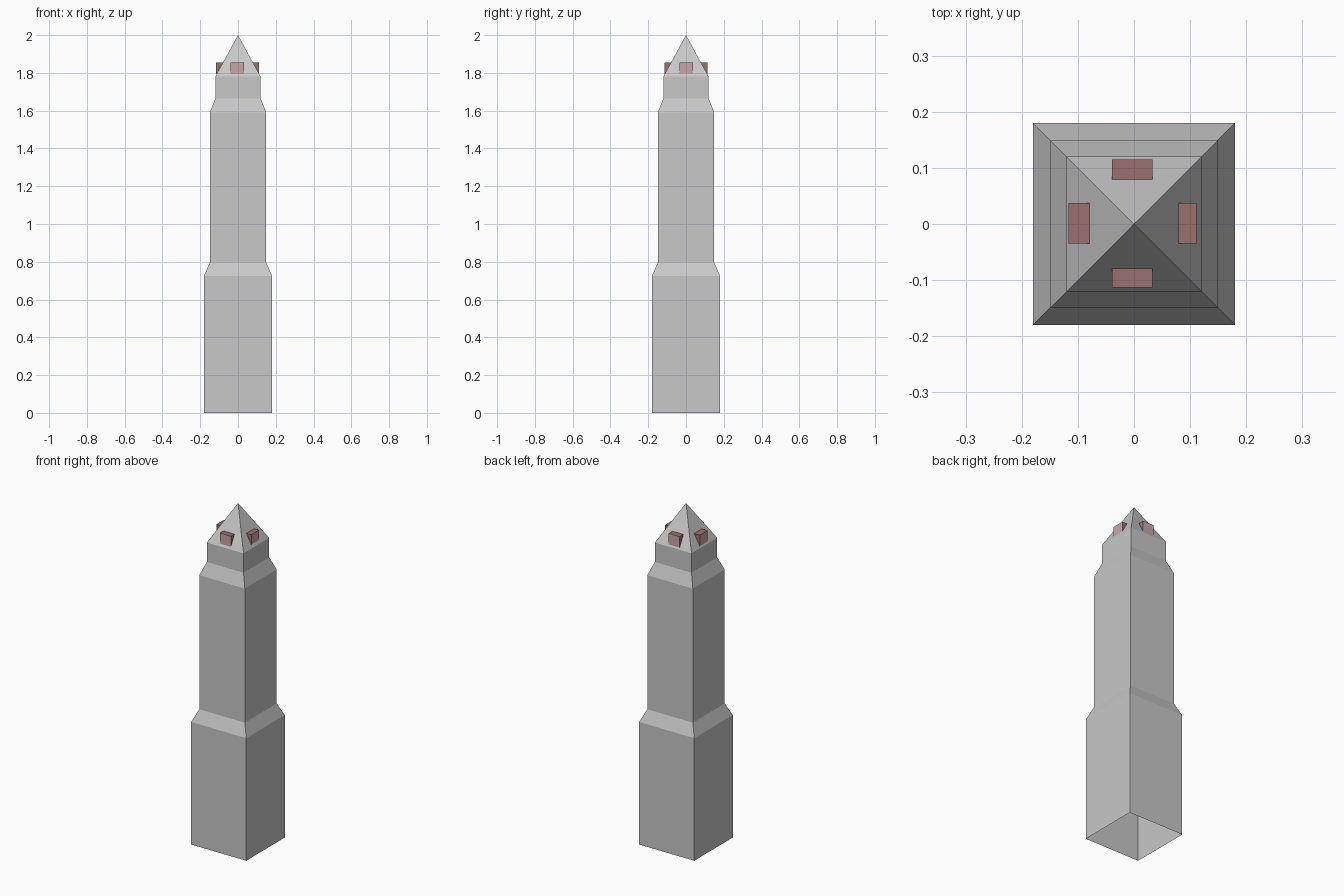
import bpy, bmesh

if "Cube" in bpy.data.objects:
    bpy.data.objects.remove(bpy.data.objects["Cube"])


def material(name, rgb):
    m = bpy.data.materials.new(name)
    m.diffuse_color = (*rgb, 1)
    m.use_nodes = True
    m.node_tree.nodes["Principled BSDF"].inputs["Base Color"].default_value = m.diffuse_color
    return m


stone = material("pale stone", (0.58, 0.58, 0.58))
frame = material("dark red frame", (0.32, 0.16, 0.16))
pane = material("pale pink pane", (0.58, 0.38, 0.38))


def make_object(name, bm, mats):
    bmesh.ops.recalc_face_normals(bm, faces=bm.faces)
    mesh = bpy.data.meshes.new(name)
    for m in mats:
        mesh.materials.append(m)
    bm.to_mesh(mesh)
    bm.free()
    ob = bpy.data.objects.new(name, mesh)
    bpy.context.collection.objects.link(ob)
    return ob


# Stepped square shaft with pointed roof, open underneath
profile = [(0.18, 0), (0.18, 0.725), (0.149, 0.797), (0.149, 1.59),
           (0.12, 1.665), (0.12, 1.78)]
corners = [(-1, -1), (1, -1), (1, 1), (-1, 1)]
bm = bmesh.new()
rings = [[bm.verts.new((cx * r, cy * r, z)) for cx, cy in corners] for r, z in profile]
tip = bm.verts.new((0, 0, 2))
for i in range(4):
    j = (i + 1) % 4
    for a, b in zip(rings, rings[1:]):
        bm.faces.new((a[i], a[j], b[j], b[i]))
    bm.faces.new((rings[-1][i], rings[-1][j], tip))
make_object("tower", bm, [stone])


# Wedge-shaped windows standing out from each roof slope
def dormer(name, direction, outer, inner, centre):
    dx, dy = direction
    section = [(outer, 1.79), (outer, 1.855), (inner, 1.855)]
    bm = bmesh.new()
    ends = []
    for s in (centre - 0.036, centre + 0.036):
        ends.append([bm.verts.new((dx * d + abs(dy) * s, dy * d + abs(dx) * s, z))
                     for d, z in section])
    a, b = ends
    front = bm.faces.new((a[0], b[0], b[1], a[1]))
    front.material_index = 1
    bm.faces.new((a[1], b[1], b[2], a[2]))
    bm.faces.new((a[2], b[2], b[0], a[0]))
    bm.faces.new(a)
    bm.faces.new(b[::-1])
    make_object(name, bm, [frame, pane])


dormer("front_window", (0, -1), 0.113, 0.077, -0.003)
dormer("back_window", (0, 1), 0.115, 0.079, -0.003)
dormer("right_window", (1, 0), 0.111, 0.077, 0.0015)
dormer("left_window", (-1, 0), 0.117, 0.079, 0.0015)
